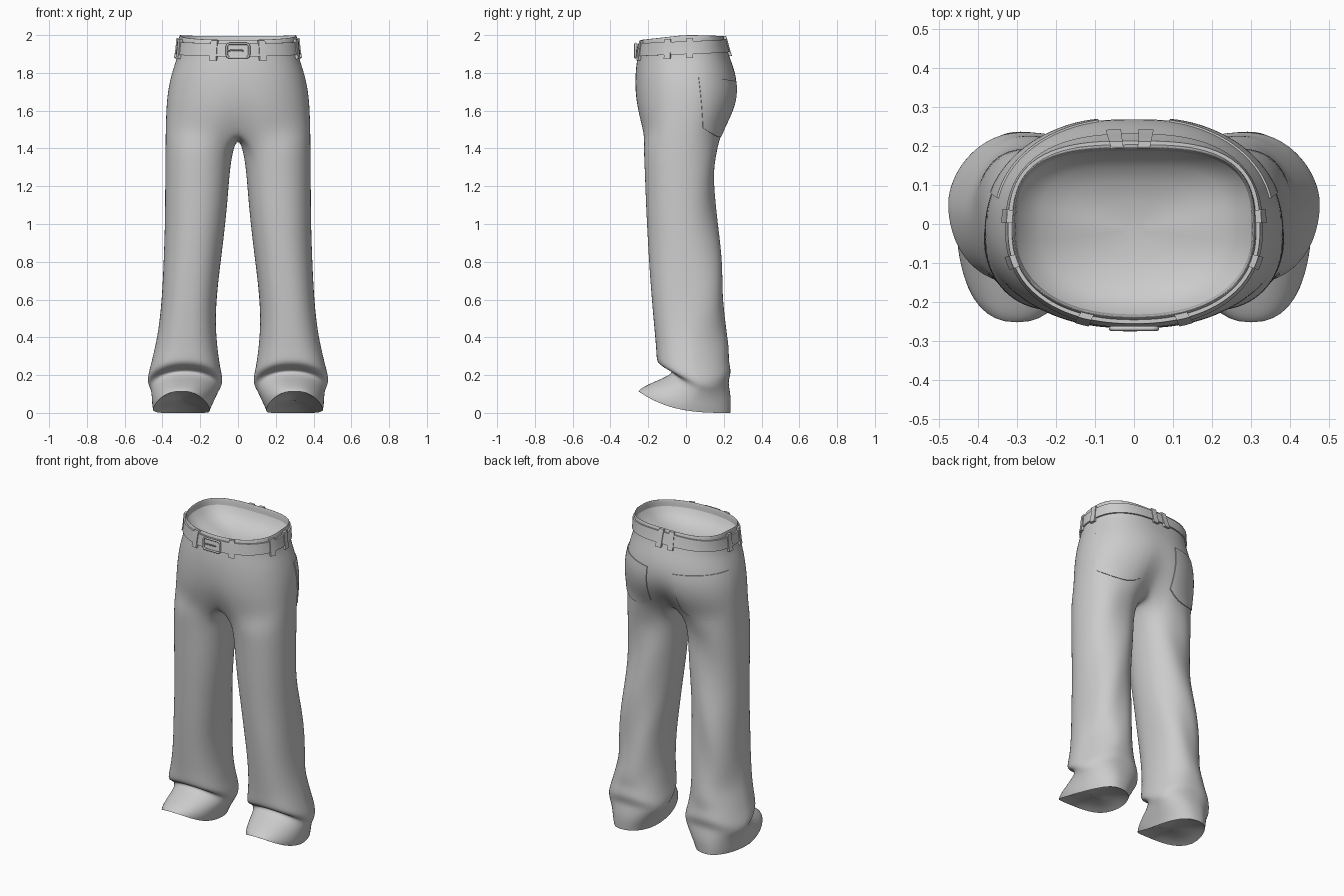
import bpy, bmesh
from math import sin, cos, pi, radians, atan2, hypot, exp
from mathutils import Vector
from mathutils.bvhtree import BVHTree

if "Cube" in bpy.data.objects:
    bpy.data.objects.remove(bpy.data.objects["Cube"])


def add_object(name, verts, faces):
    mesh = bpy.data.meshes.new(name)
    mesh.from_pydata(verts, [], faces)
    bm = bmesh.new()
    bm.from_mesh(mesh)
    bmesh.ops.recalc_face_normals(bm, faces=bm.faces)
    bm.to_mesh(mesh)
    bm.free()
    mesh.shade_smooth()
    ob = bpy.data.objects.new(name, mesh)
    bpy.context.collection.objects.link(ob)
    return ob


def spow(v, n):
    return (1 if v >= 0 else -1) * abs(v) ** (2 / n)


# Trousers: half the body as stacked rings, mirrored and smoothed
K, M = 30, 9                      # outer segments, crotch points
N = K + 1 + M
# z, half width, front y, back y, front dip, centre crease, front and back squareness
pelvis = [(1.96, .302, -.232, .188, .028, 0, 2.25, 3.2), (2.003, .305, -.236, .193, .028, 0, 2.25, 3.2),
          (2.003, .312, -.243, .200, .028, 0, 2.25, 3.1), (1.95, .314, -.25, .211, .02, 0, 2.25, 2.8),
          (1.88, .322, -.259, .232, .008, 0, 2.25, 2.45), (1.80, .351, -.268, .263, 0, 0, 2.25, 2.2),
          (1.70, .373, -.271, .28, 0, .02, 2.25, 2.15), (1.60, .38, -.262, .262, 0, .08, 2.35, 2.2),
          (1.50, .383, -.238, .212, 0, .25, 2.5, 2.35)]
# front z, back z, inner x, outer x, front y, back y, drop at the sides
legs = [(1.41, 1.41, .022, .384, -.225, .17, 0), (1.3, 1.3, .042, .385, -.219, .155, 0),
        (1.15, 1.15, .053, .386, -.214, .155, 0), (1.0, 1.0, .067, .387, -.207, .16, 0),
        (.85, .85, .085, .392, -.199, .182, 0), (.7, .7, .104, .398, -.189, .2, 0),
        (.55, .55, .118, .408, -.177, .206, 0), (.42, .42, .116, .425, -.165, .21, 0),
        (.34, .34, .108, .442, -.158, .218, 0), (.292, .28, .098, .46, -.156, .226, .02),
        (.262, .235, .087, .474, -.15, .236, .03), (.24, .205, .082, .479, -.112, .236, .035),
        (.225, .165, .086, .475, -.068, .224, .03), (.2, .13, .1, .462, -.085, .23, .02),
        (.165, .08, .118, .457, -.17, .238, .01), (.132, .03, .138, .456, -.238, .237, 0),
        (.115, 0, .15, .45, -.252, .235, 0)]
verts, faces, rows = [], [], []
for z, rx, yf, yb, dip, crease, nf, nb in pelvis:
    row = []
    for i in range(K + 1):
        a = -pi / 2 + pi * i / K
        n = nb if a > 0 else nf
        x = 0 if i in (0, K) else rx * spow(cos(a), n)
        y = (yf + yb) / 2 + (yb - yf) / 2 * spow(sin(a), n)
        y *= 1 - crease * (1 if y > 0 else .4) * exp(-(x / .09) ** 2)
        row.append(len(verts))
        verts.append((x, y, z - dip * max(0, -y / .25) - dip * .2 * max(0, y / .2)))
    rows.append(row)
for r0, r1 in zip(rows, rows[1:]):
    faces += [(r0[i], r0[i + 1], r1[i + 1], r1[i]) for i in range(K)]
ring = list(rows[-1])
back, front = verts[ring[-1]], verts[ring[0]]
for j in range(1, M + 1):
    s = j / (M + 1)
    ring.append(len(verts))
    verts.append((0, back[1] + (front[1] - back[1]) * s, 1.5 - .055 * sin(pi * s) ** .6))
for zf, zb, xi, xo, yf, yb, drop in legs:
    new = []
    for i in range(N):
        a = radians(-135 + 360 * i / N)
        n = 2.15 if zb > .8 else 2.35
        cx, sx, sy = (xi + xo) / 2, spow(cos(a), n), spow(sin(a), n)
        x = cx + (xo - xi) / 2 * sx
        if zb < .45:                       # cuffs turn slightly outward
            x -= .035 * max(sx, 0) * max(sy, 0)
        y = (yf + yb) / 2 + (yb - yf) / 2 * sy
        z = zb + (zf - zb) * ((1 - sy) / 2) ** (3 if zb < .05 else 2.5) - drop * sx * sx
        if .3 < zb < 1.35 and sy > 0:      # soft drape folds behind the leg
            y += .011 * sy * sin(11 * z + 16 * x)
        new.append(len(verts))
        verts.append((x, y, z))
    faces += [(ring[i], ring[(i + 1) % N], new[(i + 1) % N], new[i]) for i in range(N)]
    ring = new
trousers = add_object("trousers", verts, faces)
trousers.modifiers.new("mirror", 'MIRROR').use_clip = True
sub = trousers.modifiers.new("smooth", 'SUBSURF')
sub.levels = sub.render_levels = 2
bpy.context.view_layer.update()
tree = BVHTree.FromObject(trousers, bpy.context.evaluated_depsgraph_get())


# Linings that close the waist and the hems: the rim shrunk in steps
def lining(name, rim, steps):
    rim = [Vector(p) for p in rim]
    mid = sum(rim, Vector()) / len(rim)
    n, pts, fcs = len(rim), [], []
    for s, dz in steps:
        pts += [mid + (p - mid) * s + Vector((0, 0, dz)) for p in rim]
    for k in range(len(steps) - 1):
        fcs += [(k * n + i, k * n + (i + 1) % n, (k + 1) * n + (i + 1) % n, (k + 1) * n + i)
                for i in range(n)]
    last = (len(steps) - 1) * n
    return add_object(name, pts, fcs + [tuple(last + i for i in range(n))])


half = [verts[i] for i in rows[0]]
lining("waist_lining", half + [(-x, y, z) for x, y, z in half[-2:0:-1]],
       [(1, 0), (.93, -.03), (.8, -.06), (.6, -.085), (.35, -.1), (.1, -.105)])
for side, s in (("right", 1), ("left", -1)):
    lining(f"hem_lining_{side}", [(s * verts[i][0], verts[i][1], verts[i][2]) for i in ring],
           [(1, 0), (.85, .012), (.6, .022), (.3, .028), (.08, .03)])


def on_cloth(az, z, off, ox=0):
    """Point on the cloth seen at an azimuth and height, pushed outward."""
    d = Vector((cos(az), sin(az), 0))
    for k in range(12):
        h = tree.ray_cast(Vector((ox, 0, z - .01 * k)) + d, -d)[0]
        if h:
            return Vector((h.x, h.y, z)) + d * off
    return Vector((ox, 0, z)) + d * .3


def patch(name, fn, nu, nv, thick, ox=0, closed=False):
    """Thin raised panel; its rim is tucked into the cloth."""
    us = [i / nu for i in range(nu)] if closed else [0] + [i / nu for i in range(nu + 1)] + [1]
    vs = [0] + [j / nv for j in range(nv + 1)] + [1]
    pts, fcs = [], []
    for i, u in enumerate(us):
        for j, v in enumerate(vs):
            rim = j in (0, len(vs) - 1) or (not closed and i in (0, len(us) - 1))
            pts.append(on_cloth(*fn(u, v), -.003 if rim else thick, ox))
    w, n = len(vs), len(us)
    for i in range(n if closed else n - 1):
        k = (i + 1) % n
        fcs += [(i * w + j, k * w + j, k * w + j + 1, i * w + j + 1) for j in range(w - 1)]
    ob = add_object(name, pts, fcs)
    bpy.context.view_layer.objects.active = ob
    bpy.ops.object.select_all(action='DESELECT')
    ob.select_set(True)
    bpy.ops.object.shade_smooth_by_angle(angle=radians(40))


def rise(az):
    return .012 * (1 + sin(az))


# Belt, higher at the back
patch("belt", lambda u, v: (2 * pi * u, 1.887 + .068 * v + rise(2 * pi * u)), 96, 3, .010, closed=True)

# Belt loops: front pair, two on each side, a close pair at the back
spots = [(.13, -.25), (-.13, -.25), (.32, -.1), (-.32, -.1), (.33, .02), (-.33, .02),
         (.028, .22), (-.048, .22)]
for n, (x, y) in enumerate(spots):
    az, da = atan2(y, x), .0175 / hypot(x, y)
    patch(f"belt_loop_{n + 1}",
          lambda u, v: (az + da * (2 * u - 1), 1.865 + .106 * v + rise(az)), 2, 4, .015)

# Back pockets with a rounded point at the bottom
for side, ox in (("right", .1), ("left", -.1)):
    def shape(u, v):
        az = radians(15 + 77 * u + (1 - v) * 8 * (.5 - u))
        low = 1.51 - .05 * (1 - (2 * u - 1) ** 2)
        top = 1.775 - .02 * u
        return (az if ox > 0 else pi - az), low + (top - low) * v
    patch(f"back_pocket_{side}", shape, 18, 14, .005, ox)


# Buckle frame and prong
def rod(name, pts, radius, cyclic):
    cu = bpy.data.curves.new(name, 'CURVE')
    cu.dimensions = '3D'
    cu.bevel_depth, cu.bevel_resolution, cu.use_fill_caps = radius, 2, True
    sp = cu.splines.new('POLY')
    sp.points.add(len(pts) - 1)
    for p, co in zip(sp.points, pts):
        p.co = (*co, 1)
    sp.use_cyclic_u = cyclic
    ob = bpy.data.objects.new(name, cu)
    bpy.context.collection.objects.link(ob)
    bpy.ops.object.select_all(action='DESELECT')
    ob.select_set(True)
    bpy.context.view_layer.objects.active = ob
    bpy.ops.object.convert(target='MESH')


frame = []
for sx, sz, start in ((1, 1, 0), (-1, 1, 90), (-1, -1, 180), (1, -1, 270)):
    for t in (0, 30, 60, 90):
        a = radians(start + t)
        frame.append((sx * .046 + .013 * cos(a), -.268, 1.918 + sz * .023 + .013 * sin(a)))
rod("buckle_frame", frame, .006, True)
rod("buckle_prong", [(-.055, -.27, 1.918), (0, -.272, 1.92), (.03, -.268, 1.918)], .004, False)
